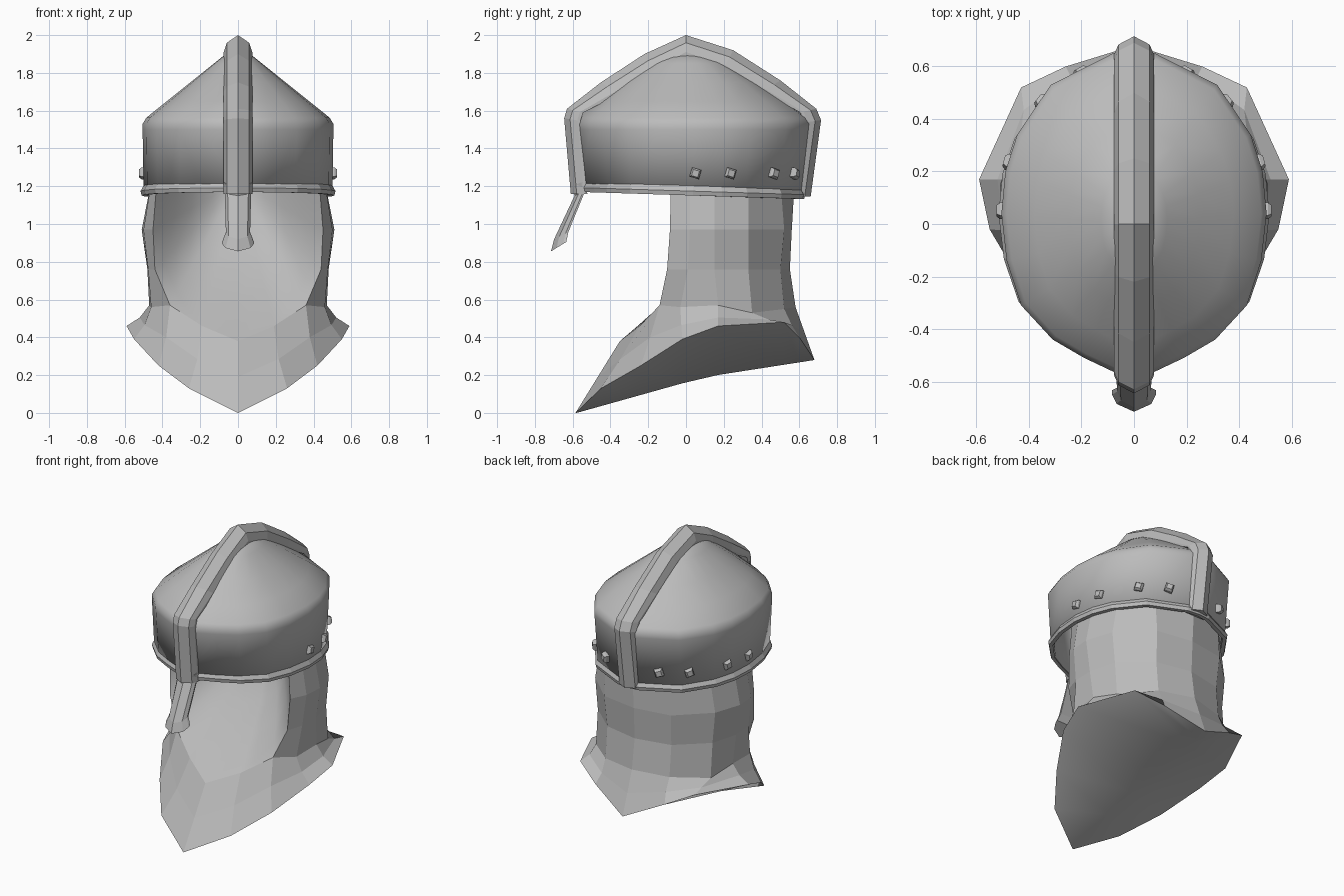
import bpy, bmesh, math
from mathutils import Vector

cube = bpy.data.objects.get("Cube")
if cube:
    bpy.data.objects.remove(cube)

steel = bpy.data.materials.new("grey_steel")
steel.use_nodes = True
GREY = (0.5, 0.5, 0.5, 1)
steel.diffuse_color = GREY
steel.node_tree.nodes["Principled BSDF"].inputs["Base Color"].default_value = GREY


def half_part(name, grids, facing, smooth=None, thick=0, cap=False):
    """Loft grids of points on the +x half, then mirror them to the other side."""
    bm = bmesh.new()
    for rows in grids:
        vs = [[bm.verts.new(p) for p in row] for row in rows]
        for a, b in zip(vs, vs[1:]):
            for i in range(len(a) - 1):
                bm.faces.new((a[i], a[i + 1], b[i + 1], b[i]))
        if cap:
            bm.faces.new(vs[0])
            bm.faces.new(vs[-1])
    bmesh.ops.remove_doubles(bm, verts=bm.verts, dist=0.0005)
    bmesh.ops.recalc_face_normals(bm, faces=bm.faces)
    total = sum((f.normal * f.calc_area() for f in bm.faces), Vector())
    if total.dot(Vector(facing)) < 0:
        bmesh.ops.reverse_faces(bm, faces=bm.faces)
    mesh = bpy.data.meshes.new(name)
    bm.to_mesh(mesh)
    bm.free()
    mesh.materials.append(steel)
    ob = bpy.data.objects.new(name, mesh)
    bpy.context.collection.objects.link(ob)
    if smooth:
        bpy.ops.object.select_all(action='DESELECT')
        ob.select_set(True)
        bpy.context.view_layer.objects.active = ob
        bpy.ops.object.shade_smooth_by_angle(angle=math.radians(smooth))
    m = ob.modifiers.new("mirror", 'MIRROR')
    m.use_clip = True
    if thick:
        s = ob.modifiers.new("thickness", 'SOLIDIFY')
        s.thickness, s.offset = thick, -1


# Helmet bowl: plan outline scaled per height, narrower front to back at the brow
outline = [(0, -.6), (.19, -.51), (.31, -.44), (.43, -.31), (.485, -.14), (.505, .04),
           (.49, .2), (.445, .34), (.317, .53), (.08, .65), (0, .66)]


def ring(s, z, depth=1, tilt=0):
    return [(x * s, y * s ** .8 * depth, z - tilt * y) for x, y in outline]


cone = [ring(s, 1.952 - .405 * s) for s in (.96, .75, .5, .25, 0)]
half_part("helmet_bowl", [[ring(.99, 1.165, .94, .02), ring(1, 1.5, .995), ring(1, 1.53)] + cone],
          (1, 0, 0), 75, .02)

# Brow band around the lower edge
half_part("brow_band", [[ring(s, z, .94, .03) for s, z in
                         [(.96, 1.152), (1.01, 1.152), (1.022, 1.175), (.99, 1.205), (.96, 1.152)]]],
          (1, 0, 0))


# Raised crest strip and nose guard share one peaked section
def section(y, z, w, d):
    return [(w * fx, y + d[0] * k, z + d[1] * k)
            for fx, k in [(0, 0), (.78, .45), (1, 1), (1, 1.25), (0, 1.25)]]


crest_path = [(-.61, 1.16), (-.645, 1.56), (-.63, 1.61), (-.45, 1.75), (-.22, 1.9), (0, 2),
              (.25, 1.92), (.5, 1.76), (.69, 1.61), (.715, 1.55), (.66, 1.145)]
rows = []
for y, z in crest_path:
    inward = Vector((-y, min(0, 1.45 - z))).normalized()
    rows.append(section(y, z, .076, inward * (.09 if z > 1.7 else .07)))
half_part("crest_strip", [rows], (1, 0, 0), cap=True)

half_part("nose_guard", [[section(-.605, 1.2, .076, (.05, .02)),
                          section(-.59, 1.15, .07, (.045, .02)),
                          section(-.698, .92, .064, (.06, .03)),
                          section(-.715, .855, .084, (.065, .04))]],
          (1, 0, 0), cap=True)

# Neck guard: flared skirt below, facetted collar above
rim = [(0, -.585, 0), (.26, -.45, .13), (.42, -.24, .25), (.55, -.02, .39),
       (.59, .17, .46), (.43, .52, .48), (.26, .6, .4), (0, .68, .28)]
neck = [(0, -.35, .38), (.19, -.245, .46), (.36, -.14, .57), (.46, -.03, .56),
        (.47, .17, .57), (.43, .35, .53), (.24, .52, .55), (0, .58, .56)]
mid = [Vector(a).lerp(Vector(b), .5) - (Vector((.01, 0, .01)) if a[0] else Vector())
       for a, b in zip(neck, rim)]
levels = {
    .76: [(.44, -.1), (.475, .01), (.48, .15), (.43, .33), (.24, .5), (0, .55)],
    .97: [(.45, -.085), (.5, .02), (.51, .15), (.45, .33), (.25, .52), (0, .56)],
    1.22: [(.43, -.08), (.46, .02), (.46, .15), (.405, .33), (.25, .5), (0, .575)],
}
collar = [[(x, y, z) for x, y in pts] for z, pts in levels.items()]
half_part("neck_guard", [[rim, mid, neck], [neck[2:]] + collar], (1, 0, 0))

# Smooth hood lining sunk behind the face opening
edge = neck[:3] + [row[0] for row in collar]


def sunk(s):
    depth = math.sin(s * math.pi / 2)
    return [(x * (1 - s), y + (.28 - y) * depth, z + (1.22 - z) * s) for x, y, z in edge]


half_part("face_lining", [[sunk(s) for s in (0, .1, .25, .45, .7, 1)]], (0, -1, 0), 80)

# Keeled underside closing the skirt
keel = [(0, y, .19 + (y - .1) * (.28 if y < .1 else .155)) for x, y, z in rim]
half_part("skirt_underside", [[rim, keel]], (0, 0, -1), 80)

# Rivets along the sides and back
for i, (x, y) in enumerate([(.502, .05), (.475, .235), (.35, .465), (.2, .575)]):
    n = Vector((x / .25, (y - .04) / .38, 0)).normalized()
    side = Vector((-n.y, n.x, 0))
    rows = []
    for r, h in [(.036, -.03), (.036, .008), (.024, .022), (0, .022)]:
        rows.append([Vector((x, y, 1.268)) + n * h
                     + (side * math.cos(a) + Vector((0, 0, 1)) * math.sin(a)) * r
                     for a in [.5 + k * math.pi / 2 for k in range(5)]])
    half_part("rivet_%d" % (i + 1), [rows], n)
